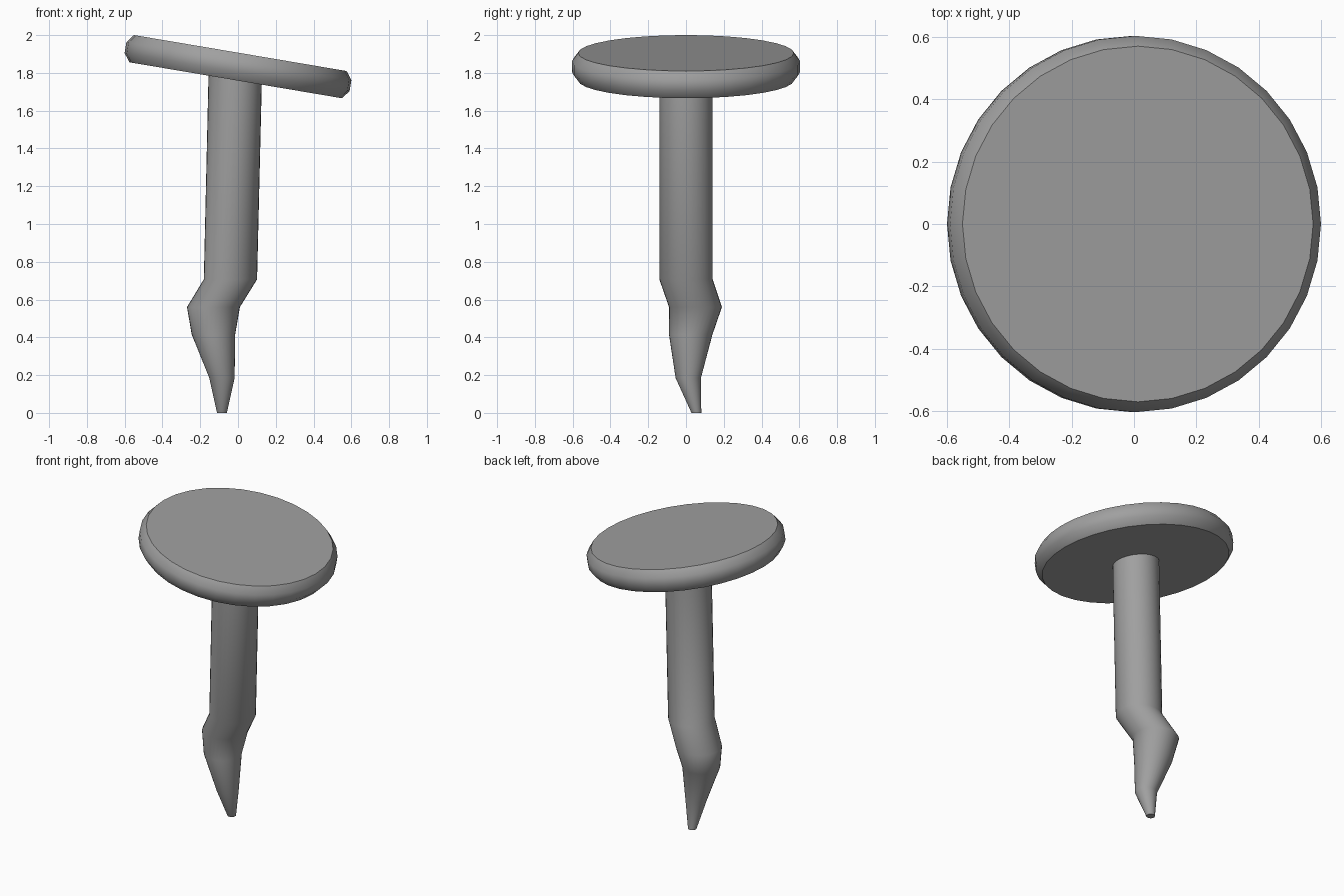
import bpy, bmesh, math
from mathutils import Vector, Matrix

if "Cube" in bpy.data.objects:
    bpy.data.objects.remove(bpy.data.objects["Cube"])

SIDES = 32
TILT = math.radians(9.6)

# Dark grey metal
steel = bpy.data.materials.new("dark_steel")
steel.diffuse_color = (0.35, 0.35, 0.35, 1)
steel.use_nodes = True
steel.node_tree.nodes["Principled BSDF"].inputs["Base Color"].default_value = steel.diffuse_color


def loft(name, rings, smooth_deg):
    """Skin a list of (centre, radius, tilt) rings into a capped tube."""
    bm = bmesh.new()
    loops = []
    for centre, radius, slope in rings:
        loop = []
        for i in range(SIDES):
            a = 2 * math.pi * i / SIDES
            dx, dy = radius * math.cos(a), radius * math.sin(a)
            loop.append(bm.verts.new(Vector(centre) + Vector((dx, dy, -dx * slope))))
        loops.append(loop)
    for low, high in zip(loops, loops[1:]):
        for i in range(SIDES):
            j = (i + 1) % SIDES
            bm.faces.new((low[i], low[j], high[j], high[i]))
    bm.faces.new(loops[0][::-1])
    bm.faces.new(loops[-1])
    mesh = bpy.data.meshes.new(name)
    bm.to_mesh(mesh)
    bm.free()
    mesh.materials.append(steel)
    obj = bpy.data.objects.new(name, mesh)
    bpy.context.collection.objects.link(obj)
    bpy.ops.object.select_all(action='DESELECT')
    obj.select_set(True)
    bpy.context.view_layer.objects.active = obj
    bpy.ops.object.shade_smooth_by_angle(angle=math.radians(smooth_deg))
    return obj


# Tilted round head with a bevelled rim
head = loft("nail_head", [((0, 0, h), r, 0) for h, r in
            ((-0.073, 0.571), (-0.029, 0.604), (0.029, 0.604), (0.073, 0.571))], 45)
head.matrix_world = Matrix.Translation((0, 0, 1.833)) @ Matrix.Rotation(TILT, 4, 'Y')

# Bent shank narrowing to a blunt tip; its top follows the head's slope
loft("nail_shank", [
    ((-0.085, 0.055, 0.0), 0.026, 0),
    ((-0.085, 0.012, 0.185), 0.067, 0),
    ((-0.13, 0.025, 0.415), 0.115, 0),
    ((-0.13, 0.05, 0.56), 0.14, 0),
    ((-0.04, 0.0, 0.707), 0.141, 0),
    ((-0.015, 0.0, 1.77), 0.141, math.tan(TILT)),
], 60)
